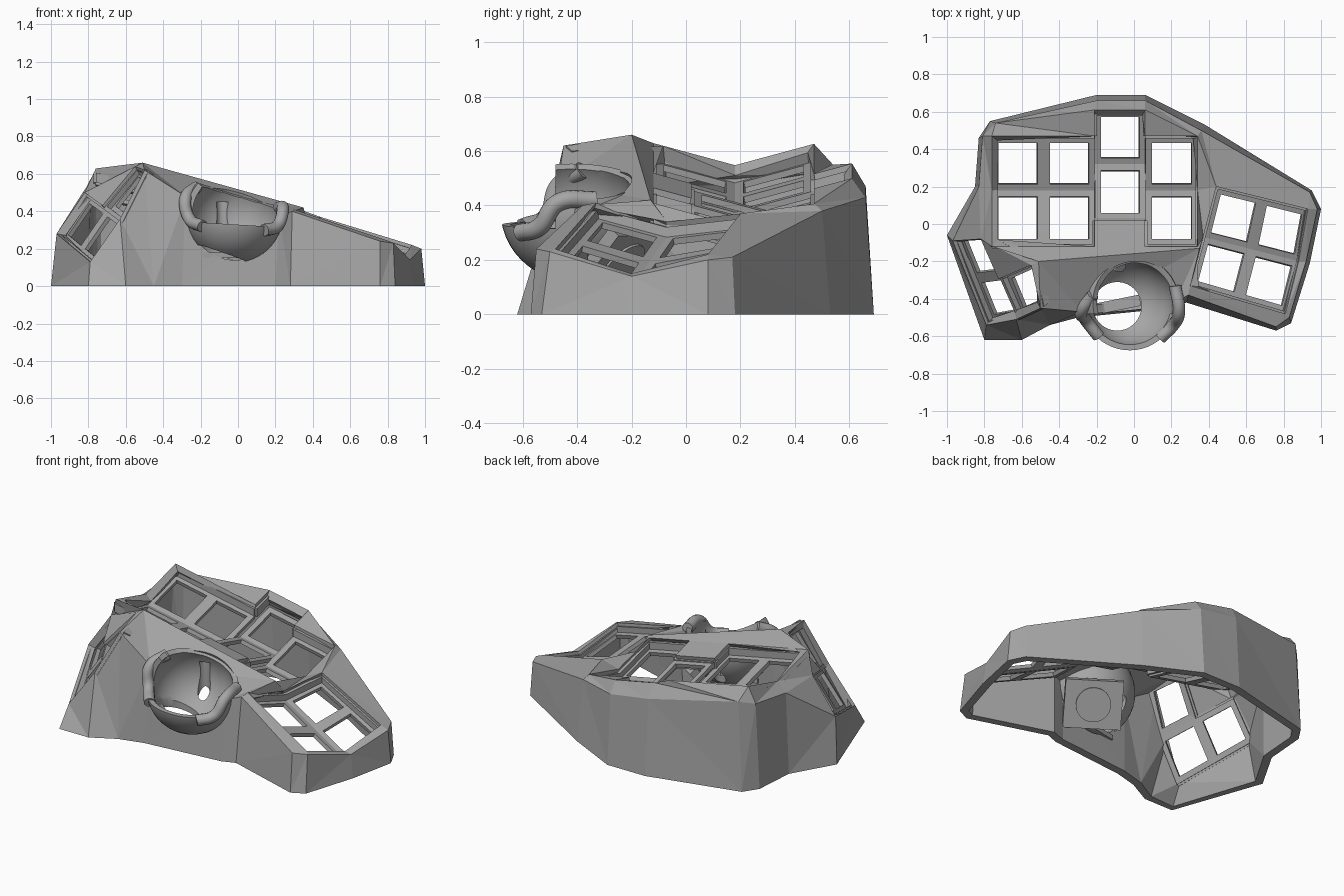
import bpy, bmesh, math
from mathutils import Vector

cube = bpy.data.objects.get("Cube")
if cube:
    bpy.data.objects.remove(cube)

grey = bpy.data.materials.new("matte_grey")
grey.use_nodes = True
grey.diffuse_color = (.38, .38, .38, 1)
grey.node_tree.nodes["Principled BSDF"].inputs["Base Color"].default_value = grey.diffuse_color


def finish(bm, name, thickness=0, offset=-1):
    """Turn a bmesh into a named grey object, optionally thickened."""
    mesh = bpy.data.meshes.new(name)
    bm.to_mesh(mesh)
    bm.free()
    obj = bpy.data.objects.new(name, mesh)
    bpy.context.collection.objects.link(obj)
    mesh.materials.append(grey)
    if thickness:
        mod = obj.modifiers.new("thickness", "SOLIDIFY")
        mod.thickness, mod.offset = thickness, offset
    return obj


def activate(obj):
    bpy.ops.object.select_all(action="DESELECT")
    obj.select_set(True)
    bpy.context.view_layer.objects.active = obj


def cut(obj, cutter):
    """Subtract the cutter from the object, then throw it away."""
    cutter.hide_render = True
    mod = obj.modifiers.new("cut", "BOOLEAN")
    mod.operation, mod.solver, mod.object = "DIFFERENCE", "EXACT", cutter
    activate(obj)
    for m in list(obj.modifiers):
        bpy.ops.object.modifier_apply(modifier=m.name)
    bpy.data.objects.remove(cutter)


def ridge(x, y, valley=.18):
    """Point on the rim of the main well, which dips along a valley."""
    return (x, y, .396 - .2 * x + .27 * abs(y - valley))


# Skirt corners: name, top point and foot
skirt = [
    ("thumb_back", (-.97, -.09, .28), (-1, -.06)),
    ("wall_a", (-.83, .2, .5), (-.85, .2)),
    ("wall_b", (-.81, .47, .53), (-.83, .46)),
    ("back_a", (-.74, .54, .55), (-.77, .55)),
    ("back_b", (-.2, .66, .47), (-.2, .69)),
    ("back_c", (.06, .66, .43), (.06, .69)),
    ("back_d", (.36, .5, .38), (.38, .53)),
    ("edge_a", (.94, .17, .21), (.95, .18)),
    ("edge_b", (.98, .08, .2), (1, .08)),
    ("edge_c", (.92, -.2, .14), (.94, -.21)),
    ("edge_d", (.83, -.5, .23), (.84, -.53)),
    ("front_a", (.76, -.55, .24), (.76, -.57)),
    ("front_b", (.29, -.38, .4), (.28, -.42)),
    ("shoulder_b", (.22, -.42, .38), (.2, -.45)),
    ("shoulder_a", (-.28, -.47, .48), (-.3, -.5)),
    ("thumb_top", (-.5, -.45, .62), (-.45, -.54)),
    ("thumb_mid", (-.63, -.51, .36), (-.6, -.62)),
    ("thumb_low", (-.79, -.54, .13), (-.8, -.62)),
]
points = {name: top for name, top, foot in skirt}
points.update({
    "notch": (.35, -.13, .42), "peak": (-.51, -.2, .66),
    "thumb_up": (-.82, -.08, .5), "thumb_half": (-.725, -.295, .43), "thumb_in": (-.55, -.22, .64),
    # rim of the main key well
    "m_f1": ridge(-.76, -.12), "m_v1": ridge(-.76, .18), "m_b1": ridge(-.76, .47),
    "m_s1": ridge(-.21, .47), "m_s2": ridge(-.21, .61), "m_s3": ridge(.06, .61),
    "m_s4": ridge(.06, .47), "m_b2": ridge(.34, .47), "m_v2": ridge(.34, .18),
    "m_f2": ridge(.34, -.12), "m_t1": ridge(.06, -.12), "m_t2": ridge(.06, .02),
    "m_t3": ridge(-.21, .02), "m_t4": ridge(-.21, -.12),
    # rim of the side key well
    "n_b1": (.44, .2, .37), "n_b2": (.93, .08, .22), "n_v2": (.88, -.2, .15),
    "n_f2": (.81, -.48, .24), "n_f1": (.3, -.33, .41), "n_v1": (.37, -.07, .34),
})
deck = [
    "m_f1 m_t4 m_t1 m_f2 notch peak", "m_t4 m_t3 m_t2 m_t1",
    "peak notch shoulder_b shoulder_a", "notch front_b shoulder_b",
    "peak shoulder_a thumb_top",
    "thumb_back thumb_up wall_a", "thumb_up m_f1 m_v1 wall_a",
    "m_v1 m_b1 wall_b wall_a", "m_b1 back_a wall_b",
    "m_b1 m_s1 m_s2 back_b back_a", "m_s2 m_s3 back_c back_b",
    "m_s3 m_s4 m_b2 back_d back_c", "m_f1 peak thumb_up",
    "thumb_up thumb_half thumb_in peak", "thumb_in thumb_top peak",
    "m_b2 back_d edge_a n_b1", "edge_a edge_b n_b2 n_b1",
    "edge_b edge_c n_v2 n_b2", "edge_c edge_d n_f2 n_v2",
    "edge_d front_a n_f2", "front_a front_b n_f1 n_f2",
    "front_b notch n_v1 n_f1", "m_f2 notch n_v1",
    "m_v2 m_f2 n_v1 n_b1", "m_b2 m_v2 n_b1",
]

# Case shell: skirt walls plus the deck around the wells
bm = bmesh.new()
verts = {name: bm.verts.new(p) for name, p in points.items()}
feet = [bm.verts.new((*foot, 0)) for name, top, foot in skirt]
for i, (name, top, foot) in enumerate(skirt):
    j = (i + 1) % len(skirt)
    bm.faces.new((verts[name], verts[skirt[j][0]], feet[j], feet[i]))
deck_faces = [bm.faces.new([verts[n] for n in line.split()]) for line in deck]
bmesh.ops.recalc_face_normals(bm, faces=bm.faces)
deck_faces[0].normal_update()
if deck_faces[0].normal.z < 0:
    bmesh.ops.reverse_faces(bm, faces=bm.faces)
bmesh.ops.triangulate(bm, faces=bm.faces)
shell = finish(bm, "case_shell", .05)


def key_well(name, rim, quads, drop, margin):
    """Walls dropped from a rim, with a floor of square key openings."""
    bm = bmesh.new()
    drop = Vector(drop)
    rim = [Vector(p) for p in rim]
    for a, b in zip(rim, rim[1:] + rim[:1]):
        wall = (a + drop * .3, b + drop * .3, b + drop, a + drop)
        bm.faces.new([bm.verts.new(p) for p in wall])
    spots = ((0, 0), (1, 0), (1, 1), (0, 1))
    for corners, count in quads:
        a, b, c, d = [Vector(p) + drop for p in corners]

        def at(u, v):
            return a.lerp(b, u).lerp(d.lerp(c, u), v)
        for k in range(count):
            outer = [bm.verts.new(at((k + u) / count, v)) for u, v in spots]
            inner = [bm.verts.new(at((k + margin + u * (1 - 2 * margin)) / count,
                                     margin + v * (1 - 2 * margin))) for u, v in spots]
            for i in range(4):
                j = (i + 1) % 4
                bm.faces.new((outer[i], outer[j], inner[j], inner[i]))
    return finish(bm, name, .024, 0)


def named(text):
    return [points[n] for n in text.split()]


# Main key well: four columns of two, the third one shifted back
columns = [-.76, -.485, -.21, .06, .34]
cells = []
for i in range(4):
    shift = .14 if i == 2 else 0
    x0, x1 = columns[i], columns[i + 1]
    for y0, y1 in ((-.12, .18), (.18, .47)):
        corners = ((x0, y0), (x1, y0), (x1, y1), (x0, y1))
        cells.append(([ridge(x, y + shift, .18 + shift) for x, y in corners], 1))
key_well("main_key_well",
         named("m_f1 m_v1 m_b1 m_s1 m_s2 m_s3 m_s4 m_b2 m_v2 m_f2 m_t1 m_t2 m_t3 m_t4"),
         cells, (0, 0, -.075), .12)

# Side key well: two rows of two
key_well("side_key_well", named("n_b1 n_b2 n_v2 n_f2 n_f1 n_v1"),
         [(named("n_b1 n_b2 n_v2 n_v1"), 2), (named("n_v1 n_v2 n_f2 n_f1"), 2)],
         (0, 0, -.065), .12)

# Thumb key wells
inward = (.042, .03, -.03)
key_well("thumb_key_well", named("thumb_back thumb_up thumb_mid thumb_low"),
         [(named("thumb_back thumb_low thumb_mid thumb_up"), 2)], inward, .12)
key_well("upper_thumb_key_well", named("thumb_mid thumb_half thumb_in thumb_top"),
         [(named("thumb_mid thumb_top thumb_in thumb_half"), 1)], inward, .14)

# Ball socket: deep bowl sunk in the front wall, with a low front lip
centre = Vector((-.02, -.42, .385))


def ball(radius):
    bm = bmesh.new()
    bmesh.ops.create_uvsphere(bm, u_segments=48, v_segments=24, radius=radius)
    bmesh.ops.translate(bm, verts=bm.verts, vec=centre)
    return bm


def cylinder(name, location, radius, depth, normal=(0, 0, 1)):
    bpy.ops.mesh.primitive_cylinder_add(vertices=32, radius=radius, depth=depth, location=location)
    obj = bpy.context.object
    obj.name = name
    obj.rotation_euler = Vector(normal).to_track_quat("Z", "Y").to_euler()
    obj.data.materials.append(grey)
    return obj


def box(name, location, size, rotation):
    bpy.ops.mesh.primitive_cube_add(size=1, location=location, rotation=rotation)
    obj = bpy.context.object
    obj.name, obj.scale = name, size
    obj.data.materials.append(grey)
    return obj


cut(shell, finish(ball(.25), "socket_cutter"))
for v in shell.data.vertices:
    v.co.z = max(v.co.z, 0)

bm = ball(.262)
bmesh.ops.bisect_plane(bm, geom=bm.verts[:] + bm.edges[:] + bm.faces[:],
                       plane_co=centre + Vector((0, 0, .11)),
                       plane_no=(.28, 0, .96), clear_outer=True)
bowl = finish(bm, "ball_socket", .03)
cut(bowl, box("lip_cutter", (-.02, -.73, .58), (.8, .5, .5), (0, .06, 0)))
cut(bowl, cylinder("slot_cutter", (-.09, -.44, .17), .13, .3))
cut(bowl, cylinder("bearing_cutter", (-.08, -.22, .3), .035, .3))
activate(bowl)
bpy.ops.object.shade_smooth_by_angle(angle=math.radians(35))
box("socket_bar", (-.08, -.43, .165), (.23, .06, .03), (0, 0, .2))

# Sensor housing under the bowl
facing = Vector((.4, .6, -.65)).normalized()
spot = centre + facing * .275
box("sensor_housing", spot, (.33, .28, .05), facing.to_track_quat("Z", "Y").to_euler())
cylinder("sensor_cover", spot + facing * .028, .1, .012, facing)

# Rounded arms along both sides of the front opening
for name, path in (
        ("right_grip_arm", [(-.19, -.6, .32), (-.26, -.51, .36), (-.28, -.47, .47), (-.22, -.38, .53)]),
        ("left_grip_arm", [(.14, -.61, .3), (.21, -.54, .32), (.24, -.47, .41), (.22, -.33, .42)])):
    curve = bpy.data.curves.new(name, "CURVE")
    curve.dimensions, curve.bevel_depth, curve.use_fill_caps = "3D", .033, True
    spline = curve.splines.new("BEZIER")
    spline.bezier_points.add(len(path) - 1)
    for knot, p in zip(spline.bezier_points, path):
        knot.co = p
        knot.handle_left_type = knot.handle_right_type = "AUTO"
    curve.materials.append(grey)
    bpy.context.collection.objects.link(bpy.data.objects.new(name, curve))
